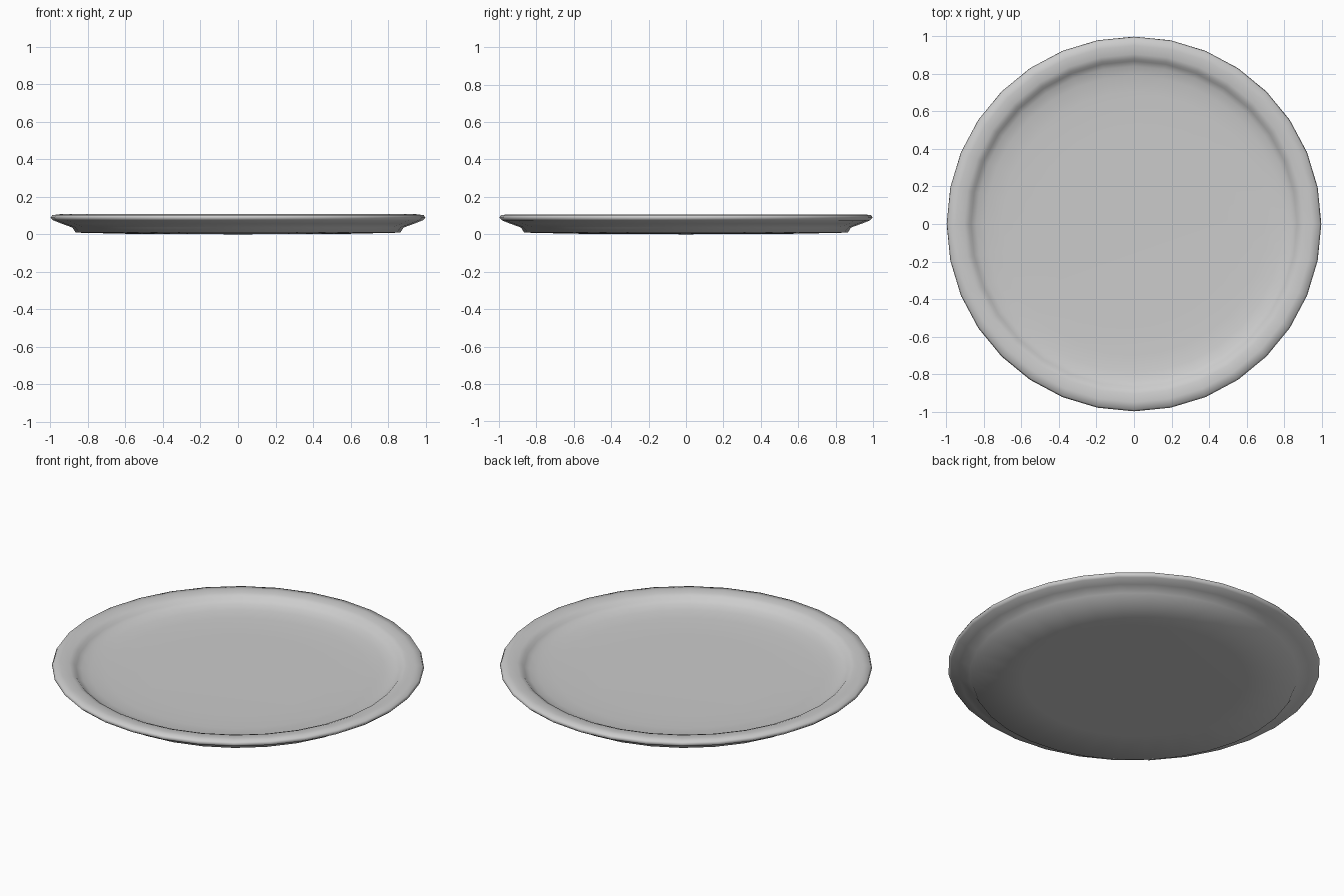
import bpy, bmesh, math

if "Cube" in bpy.data.objects:
    bpy.data.objects.remove(bpy.data.objects["Cube"])

SIDES = 32

# Lathe profile (radius, height): underside, foot, flared rim, upright lip, wall, floor
profile = [
    (0.0, 0.0), (0.60, 0.003), (0.865, 0.009), (0.882, 0.036),
    (0.94, 0.057), (0.985, 0.075), (0.998, 0.088), (0.99, 0.102), (0.95, 0.107),
    (0.905, 0.103), (0.88, 0.094), (0.868, 0.080), (0.84, 0.066), (0.79, 0.055),
    (0.70, 0.048), (0.50, 0.046), (0.0, 0.045),
]


def lathe(name, points, sides):
    bm = bmesh.new()
    verts = [bm.verts.new((r, 0, z)) for r, z in points]
    edges = [bm.edges.new(pair) for pair in zip(verts, verts[1:])]
    bmesh.ops.spin(bm, geom=verts + edges, cent=(0, 0, 0), axis=(0, 0, 1),
                   angle=math.tau, steps=sides, use_merge=True)
    bmesh.ops.remove_doubles(bm, verts=bm.verts, dist=0.0005)
    bmesh.ops.recalc_face_normals(bm, faces=bm.faces)
    mesh = bpy.data.meshes.new(name)
    bm.to_mesh(mesh)
    bm.free()
    obj = bpy.data.objects.new(name, mesh)
    bpy.context.collection.objects.link(obj)
    return obj


# Round plate with a raised lip
plate = lathe("plate", profile, SIDES)
bpy.context.view_layer.objects.active = plate
plate.select_set(True)
bpy.ops.object.shade_smooth_by_angle(angle=math.radians(80))
